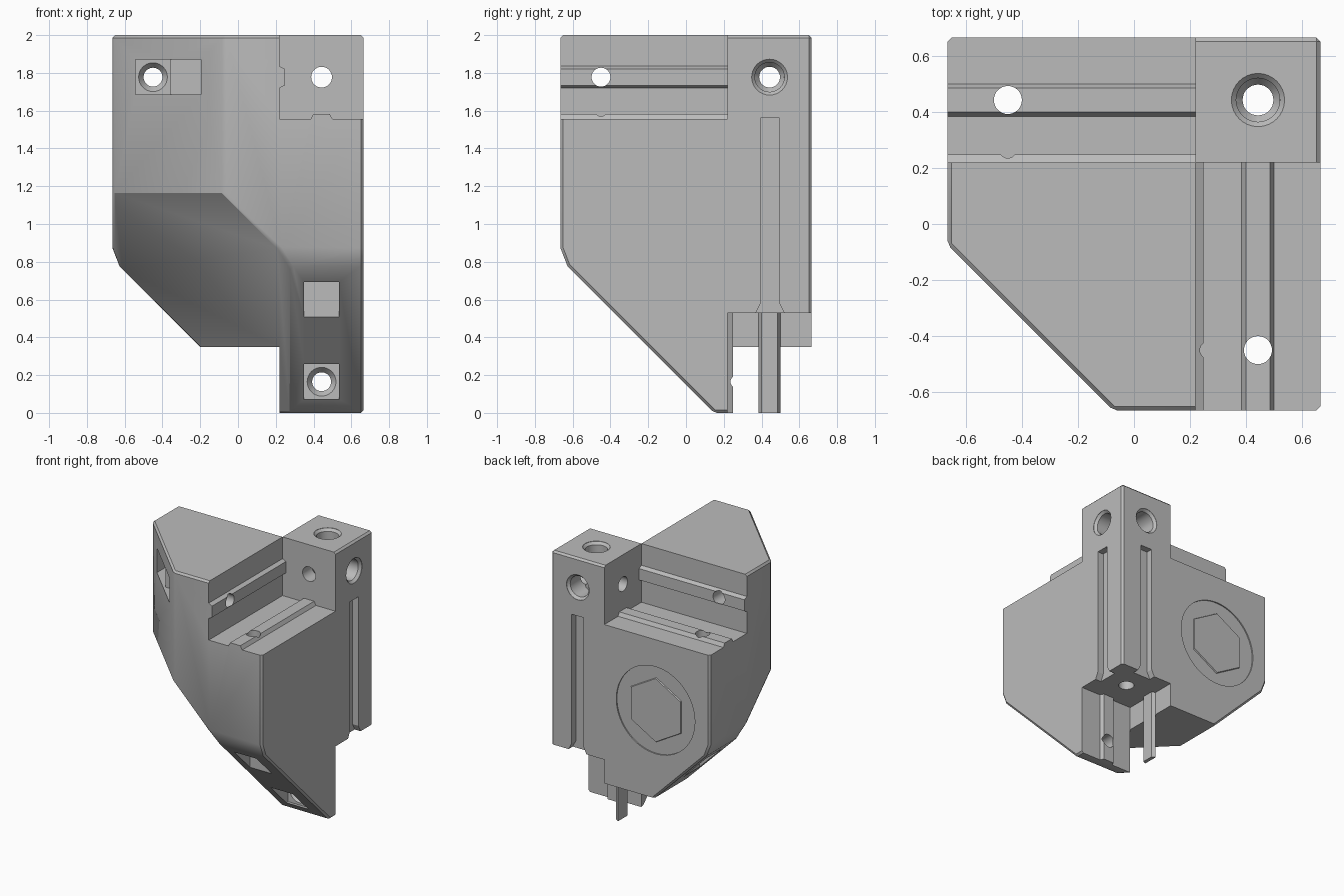
import bpy, bmesh, math
from mathutils import Vector

cube = bpy.data.objects.get("Cube")
if cube:
    bpy.data.objects.remove(cube, do_unlink=True)

H = 0.665                        # half width of the bracket
CORNER = Vector((H, H, 2.0))     # outer corner where the three rails meet
WALL = 0.445                     # rail width
MID = WALL / 2
RAIL_HOLE = 1.115                # screw position along a rail

grey = bpy.data.materials.new("grey_plastic")
grey.use_nodes = True
grey.diffuse_color = (0.5, 0.5, 0.5, 1)
grey.node_tree.nodes["Principled BSDF"].inputs["Base Color"].default_value = (0.5, 0.5, 0.5, 1)


def make_object(name, bm):
    bmesh.ops.recalc_face_normals(bm, faces=bm.faces)
    mesh = bpy.data.meshes.new(name)
    bm.to_mesh(mesh)
    bm.free()
    mesh.materials.append(grey)
    obj = bpy.data.objects.new(name, mesh)
    bpy.context.collection.objects.link(obj)
    return obj


def place(axis, u, v, d):
    """Point measured inward from the outer corner; d runs along the axis."""
    off = Vector((0, 0, 0))
    off[axis], off[(axis + 1) % 3], off[(axis + 2) % 3] = d, u, v
    return CORNER - off


def loft(name, axis, rings):
    """Closed solid through rings of (u, v, d) points."""
    bm = bmesh.new()
    loops = [[bm.verts.new(place(axis, *p)) for p in ring] for ring in rings]
    for a, b in zip(loops, loops[1:]):
        for i in range(len(a)):
            j = (i + 1) % len(a)
            bm.faces.new((a[i], a[j], b[j], b[i]))
    bm.faces.new(loops[0])
    bm.faces.new(loops[-1])
    return make_object(name, bm)


def prism(name, axis, outline, start, end):
    return loft(name, axis, [[(u, v, d) for u, v in outline] for d in (start, end)])


def bore(name, axis, u, v, profile, sides=32):
    """Round hole with (depth, radius) steps."""
    turn = [2 * math.pi * i / sides for i in range(sides)]
    return loft(name, axis, [[(u + r * math.cos(t), v + r * math.sin(t), d) for t in turn]
                             for d, r in profile])


def cut(target, cutter):
    mod = target.modifiers.new("cut", "BOOLEAN")
    mod.operation = "DIFFERENCE"
    mod.solver = "EXACT"
    mod.object = cutter
    bpy.context.view_layer.objects.active = target
    bpy.ops.object.modifier_apply(modifier=mod.name)
    bpy.data.objects.remove(cutter, do_unlink=True)


# Main block: a box sliced by sloping planes, edges lightly chamfered
bm = bmesh.new()
bmesh.ops.create_cube(bm, size=1)
for v in bm.verts:
    v.co = Vector((v.co.x * 2 * H, v.co.y * 2 * H, v.co.z * 2 + 1))
slices = [((-1, -1, 0), 0.74), ((-1, 0, -1), -0.15), ((0, -1, -1), -0.15),
          ((-1, -1, -1), -0.425),
          ((-0.93, 0, -0.36), 0.304), ((0, -0.93, -0.36), 0.304)]
for normal, limit in slices:
    n = Vector(normal)
    geom = bm.verts[:] + bm.edges[:] + bm.faces[:]
    bmesh.ops.bisect_plane(bm, geom=geom, plane_co=n * (limit / n.length_squared),
                           plane_no=n, clear_outer=True)
    bmesh.ops.holes_fill(bm, edges=[e for e in bm.edges if e.is_boundary])
bmesh.ops.recalc_face_normals(bm, faces=bm.faces)
sharp = [e for e in bm.edges if e.calc_face_angle(0) > math.radians(40)]
bmesh.ops.bevel(bm, geom=sharp, offset=0.014, segments=1, affect="EDGES")
body = make_object("corner_bracket", bm)

# Short underside on the side flange
cut(body, prism("underside", 2, [(WALL, -0.2), (2, -0.2), (2, 2), (WALL, 2)], 1.65, 2.2))

# Three rail channels, each wall carrying a raised guide rib
RIB = WALL - 0.028
half = [(WALL, -0.2), (WALL, MID - 0.058), (RIB, MID - 0.043),
        (RIB, MID + 0.043), (WALL, MID + 0.058)]
channel = half + [(WALL, WALL)] + [(v, u) for u, v in reversed(half)] + [(-0.2, -0.2)]
for axis, start, end in ((0, WALL, 1.6), (1, WALL, 1.6), (2, 1.47, 2.2)):
    cut(body, prism("channel", axis, channel, start, end))

# Guide slots on the two outer faces of the post, flared at the foot
for axis in (0, 1):
    across = [(0.17, 0.44), (0.17, 1.42), (0.13, 1.5), (0.31, 1.5), (0.27, 1.42), (0.27, 0.44)]
    outline = [(a, b) if axis == 0 else (b, a) for a, b in across]
    cut(body, prism("slot", axis, outline, -0.1, 0.05))

# Counterbored holes through the post along all three axes
for axis, end in ((0, 0.6), (1, 0.6), (2, 1.6)):
    steps = [(-0.02, 0.095), (0.002, 0.095), (0.02, 0.078), (0.3, 0.078), (0.33, 0.055), (end, 0.055)]
    cut(body, bore("post_hole", axis, MID, MID, steps))

# Rail screw holes, each with a square pocket on the far side
screws = [(0, RAIL_HOLE, MID), (1, MID, RAIL_HOLE), (2, RAIL_HOLE, MID),
          (2, MID, RAIL_HOLE), (1, 1.835, MID)]
for axis, u, v in screws:
    s = 0.093
    square = [(u - s, v - s), (u + s, v - s), (u + s, v + s), (u - s, v + s)]
    cut(body, prism("pocket", axis, square, 0.565, 2.2))
    cut(body, bore("screw_hole", axis, u, v, [(0.3, 0.05), (0.53, 0.05), (0.57, 0.08), (0.6, 0.08)]))

# Shallow round recess with a plain hexagonal pad on the back face
RU, RV = 0.98, 0.875
cut(body, bore("recess", 1, RU, RV, [(-0.05, 0.33), (0.009, 0.33)], 64))
pad = bore("back_pad", 1, RU, RV, [(0.0, 0.24), (0.02, 0.25)], 6)

# Smooth shading with sharp edges kept
bpy.ops.object.select_all(action="DESELECT")
for obj in (body, pad):
    obj.select_set(True)
bpy.context.view_layer.objects.active = body
bpy.ops.object.shade_smooth_by_angle(angle=math.radians(25))
